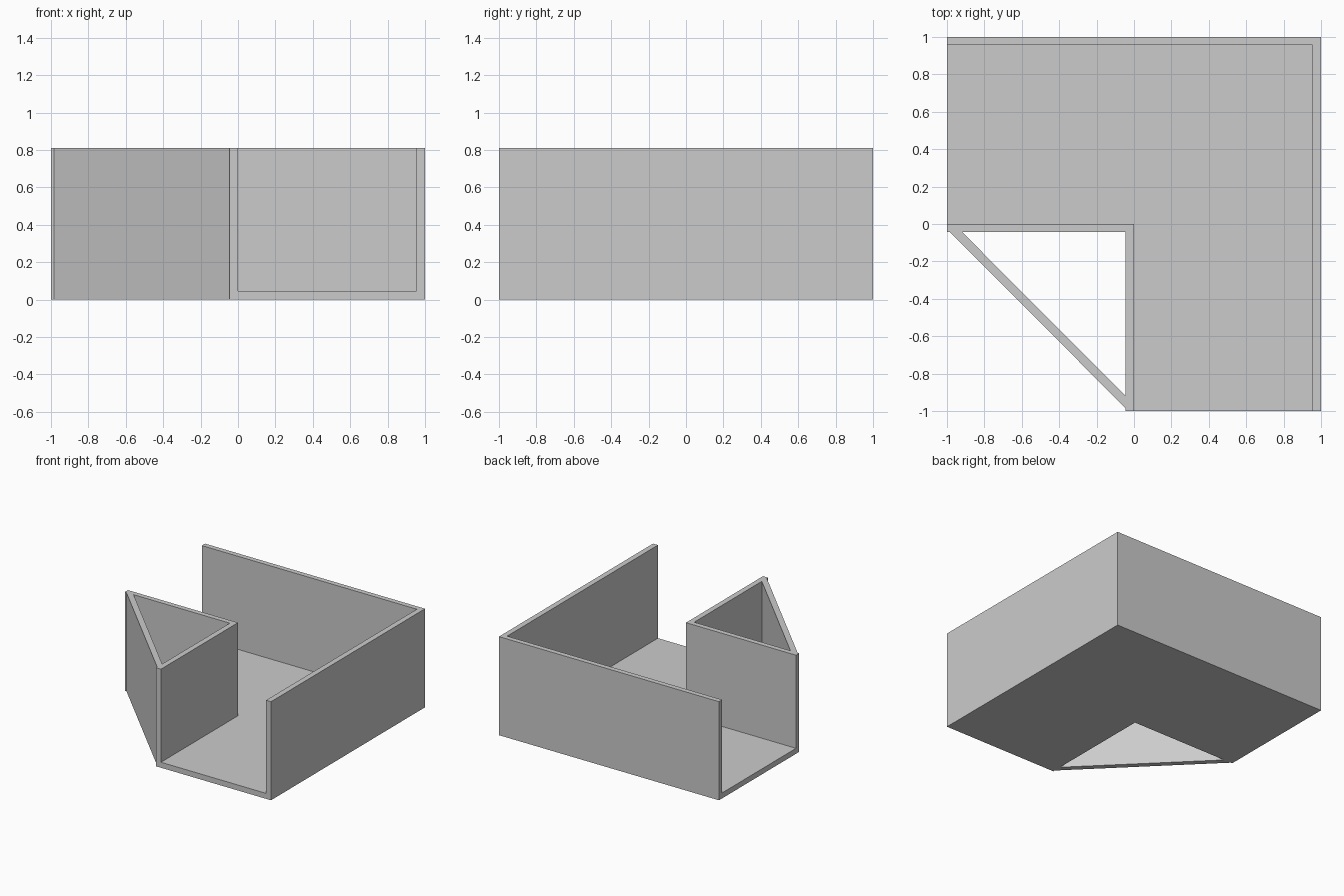
import bpy
import bmesh

cube = bpy.data.objects.get("Cube")
if cube:
    bpy.data.objects.remove(cube, do_unlink=True)

HEIGHT = 0.81
FLOOR = 0.045
TX, TY = 0.045, 0.042   # wall thickness along x and y
TIP = 0.985             # outer end of the diagonal brace
INNER = 0.92            # inner end of the diagonal brace

grey = bpy.data.materials.new("light_grey")
grey.use_nodes = True
grey.diffuse_color = (0.6, 0.6, 0.6, 1)
grey.node_tree.nodes["Principled BSDF"].inputs["Base Color"].default_value = (0.6, 0.6, 0.6, 1)


def prism(name, outline, z0, z1):
    """Extrude a flat outline from z0 up to z1."""
    bm = bmesh.new()
    face = bm.faces.new([bm.verts.new((x, y, z0)) for x, y in outline])
    top = bmesh.ops.extrude_face_region(bm, geom=[face])["geom"]
    verts = [v for v in top if isinstance(v, bmesh.types.BMVert)]
    bmesh.ops.translate(bm, verts=verts, vec=(0, 0, z1 - z0))
    bmesh.ops.recalc_face_normals(bm, faces=bm.faces)
    mesh = bpy.data.meshes.new(name)
    bm.to_mesh(mesh)
    bm.free()
    mesh.materials.append(grey)
    obj = bpy.data.objects.new(name, mesh)
    bpy.context.collection.objects.link(obj)
    return obj


# Outer block: corner duct with its diagonal brace
duct = prism("corner_duct", [
    (-1, 1), (-1, -TY), (-TIP, -TY), (-TX, -TIP), (-TX, -1), (1, -1), (1, 1),
], 0, HEIGHT)

# L-shaped channel, open at the top and both ends
channel = prism("channel_cutter", [
    (-1.2, 0), (0, 0), (0, -1.2), (1 - TX, -1.2), (1 - TX, 1 - TY), (-1.2, 1 - TY),
], FLOOR, HEIGHT + 0.2)

# Triangular opening behind the brace
opening = prism("opening_cutter", [
    (-INNER, -TY), (-TX, -INNER), (-TX, -TY),
], -0.2, HEIGHT + 0.2)

for cutter in (channel, opening):
    cutter.hide_render = True
    cut = duct.modifiers.new(cutter.name, "BOOLEAN")
    cut.operation = "DIFFERENCE"
    cut.solver = "EXACT"
    cut.object = cutter

# Apply the cuts and remove the cutters
bpy.context.view_layer.objects.active = duct
duct.select_set(True)
for name in [m.name for m in duct.modifiers]:
    bpy.ops.object.modifier_apply(modifier=name)
for cutter in (channel, opening):
    bpy.data.objects.remove(cutter, do_unlink=True)
